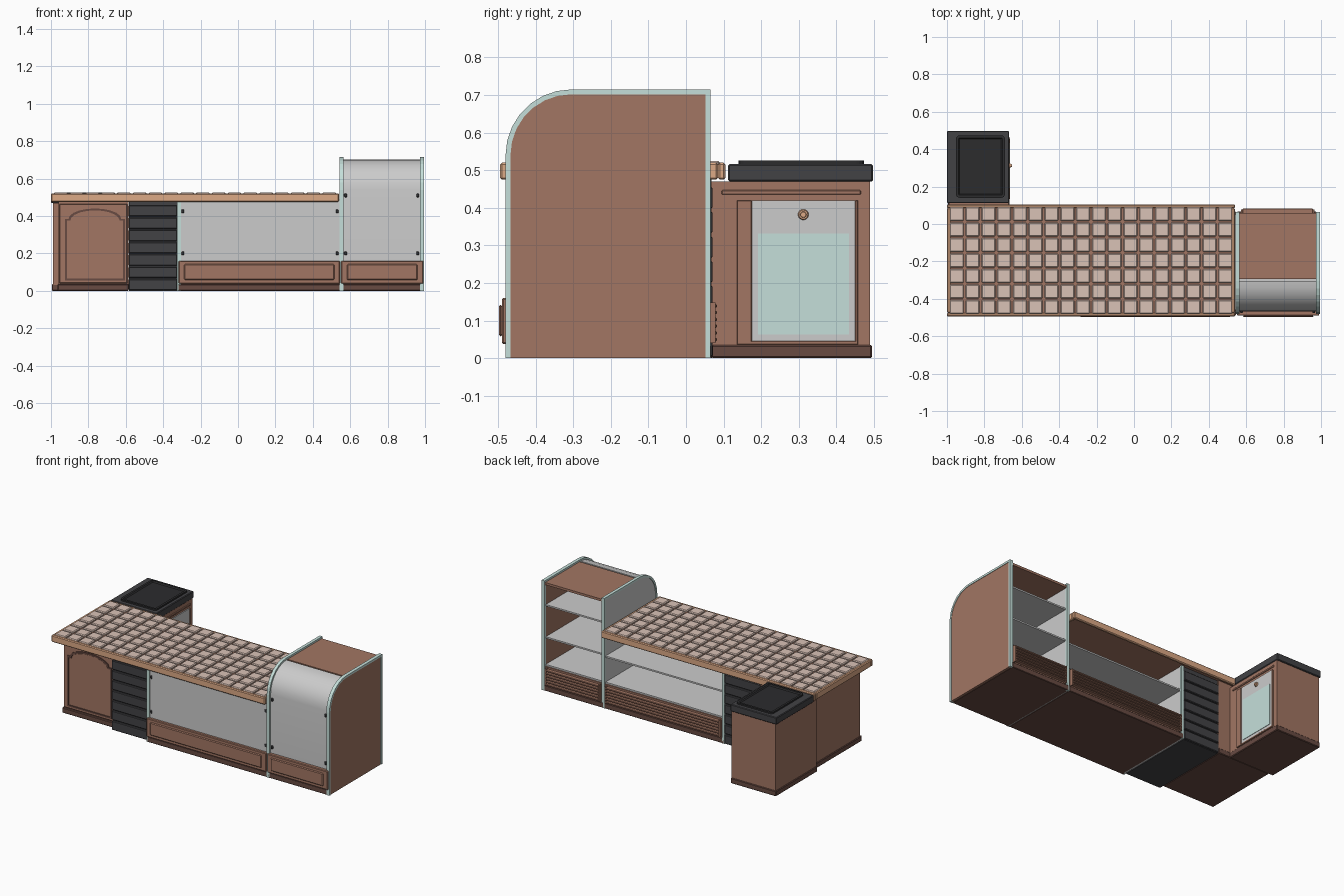
import bpy, bmesh, math

if "Cube" in bpy.data.objects:
    bpy.data.objects.remove(bpy.data.objects["Cube"])


def mat(name, r, g, b):
    m = bpy.data.materials.new(name)
    m.diffuse_color = (r, g, b, 1)
    m.use_nodes = True
    m.node_tree.nodes["Principled BSDF"].inputs["Base Color"].default_value = m.diffuse_color
    return m


WOOD = mat("brown_wood", .36, .18, .125)
DARK = mat("dark_plinth", .14, .07, .055)
TRIM = mat("light_trim", .72, .40, .24)
TILE = mat("tile", .70, .54, .47)
TEAL = mat("teal", .56, .74, .70)
BLACK = mat("black", .055, .055, .06)
TRAY = mat("tray_black", .025, .025, .027)
GREY = mat("grey", .6, .6, .6)


def finish(name, bm, m, bevel=0, smooth=False):
    bmesh.ops.recalc_face_normals(bm, faces=bm.faces)
    me = bpy.data.meshes.new(name)
    bm.to_mesh(me)
    bm.free()
    ob = bpy.data.objects.new(name, me)
    bpy.context.collection.objects.link(ob)
    me.materials.append(m)
    if bevel:
        b = ob.modifiers.new("bevel", 'BEVEL')
        b.width, b.segments = bevel, 1
    if smooth:
        bpy.context.view_layer.objects.active = ob
        ob.select_set(True)
        bpy.ops.object.shade_smooth_by_angle()
        ob.select_set(False)
    return ob


def add_box(bm, x0, x1, y0, y1, z0, z1):
    vs = bmesh.ops.create_cube(bm, size=1)['verts']
    for v in vs:
        v.co = ((x0 + x1) / 2 + v.co.x * (x1 - x0), (y0 + y1) / 2 + v.co.y * (y1 - y0),
                (z0 + z1) / 2 + v.co.z * (z1 - z0))
    return vs


def boxes(name, dims, m, bevel=0):
    bm = bmesh.new()
    for d in dims:
        add_box(bm, *d)
    return finish(name, bm, m, bevel)


def box(name, x0, x1, y0, y1, z0, z1, m, bevel=0):
    return boxes(name, [(x0, x1, y0, y1, z0, z1)], m, bevel)


def at(axis, p, d):
    return (d, p[0], p[1]) if axis == 'x' else (p[0], d, p[1])


def prism(name, pts, axis, a, b, m):
    """Extrude a closed profile along an axis."""
    bm = bmesh.new()
    f = bm.faces.new([bm.verts.new(at(axis, p, a)) for p in pts])
    g = bmesh.ops.extrude_face_region(bm, geom=[f])['geom']
    for v in g:
        if isinstance(v, bmesh.types.BMVert):
            v.co['xyz'.index(axis)] = b
    return finish(name, bm, m)


def band(name, outer, inner, axis, a, b, m, closed=False, smooth=False):
    """Solid strip between two matching profile lines."""
    bm = bmesh.new()
    rows = [[bm.verts.new(at(axis, p, d)) for p, d in
             ((o, a), (o, b), (i, b), (i, a))] for o, i in zip(outer, inner)]
    n = len(rows)
    for k in range(n if closed else n - 1):
        r, s = rows[k], rows[(k + 1) % n]
        for j in range(4):
            bm.faces.new((r[j], r[(j + 1) % 4], s[(j + 1) % 4], s[j]))
    if not closed:
        bm.faces.new(rows[0])
        bm.faces.new(rows[-1])
    return finish(name, bm, m, smooth=smooth)


# Tiled countertop with wooden rim
X0, X1, Y0, Y1 = -1, .54, -.495, .105
boxes("counter_rim", [(X0, X1, Y0, Y0 + .02, .475, .52), (X0, X1, Y1 - .02, Y1, .475, .52),
                      (X0, X0 + .02, Y0 + .02, Y1 - .02, .475, .52),
                      (X1 - .02, X1, Y0 + .02, Y1 - .02, .475, .52)], TRIM, .005)
box("counter_slab", X0 + .015, X1 - .015, Y0 + .015, Y1 - .015, .487, .514, WOOD)
NX, NY = 18, 7
px, py = (X1 - X0 - .02) / NX, (Y1 - Y0 - .02) / NY
boxes("counter_tiles", [(X0 + .01 + i * px + .005, X0 + .01 + (i + 1) * px - .005,
                         Y0 + .01 + j * py + .005, Y0 + .01 + (j + 1) * py - .005, .51, .525)
                        for i in range(NX) for j in range(NY)], TILE, .005)

# Left front cabinet with arched door
box("front_cabinet", -.96, -.585, -.42, .068, .03, .488, WOOD)
box("front_cabinet_plinth", -.965, -.585, -.435, .072, 0, .035, DARK, .004)
box("arched_door", -.955, -.592, -.432, -.42, .04, .465, WOOD, .003)


def arch(d):
    x0, x1 = -.925 + d, -.605 - d
    c, w = (x0 + x1) / 2, (x1 - x0) / 2
    pts = [(x1, .055 + d), (x1, .385 - d)]
    pts += [(c + w * .88 * math.cos(t), .385 - d + .055 * math.sin(t))
            for t in [math.pi * k / 10 for k in range(11)]]
    return pts + [(x0, .385 - d), (x0, .055 + d)]


band("arched_door_moulding", arch(0), arch(.01), 'y', -.438, -.43, DARK, closed=True)
prism("arched_door_panel", arch(.012), 'y', -.436, -.43, WOOD)

# Black louvred unit, slatted front and back
box("louvre_core", -.583, -.327, -.455, .06, 0, .487, BLACK)
P = .0657
boxes("louvre_slats", [(-.585, -.325, y, y + .014, k * P + .003, (k + 1) * P - .003)
                       for k in range(7) for y in (-.468, .056)], BLACK, .004)

# Side cabinet behind the counter
box("side_cabinet", -.99, -.672, .068, .49, .03, .47, WOOD)
box("side_cabinet_plinth", -.995, -.668, .068, .495, 0, .035, DARK, .004)
box("side_cabinet_rail", -.673, -.666, .095, .465, .435, .447, WOOD, .002)
boxes("side_door_frame", [(-.673, -.662, .135, .175, .04, .42), (-.673, -.662, .45, .458, .04, .42),
                          (-.673, -.662, .135, .458, .036, .046)], WOOD, .002)
box("side_door_panel", -.673, -.666, .175, .45, .045, .42, GREY)
box("side_door_pane", -.668, -.663, .192, .434, .063, .332, TEAL)
bm = bmesh.new()
for r, x, d in ((.015, -.664, .008), (.009, -.659, .014)):
    for v in bmesh.ops.create_cone(bm, cap_ends=True, segments=16, radius1=r, radius2=r * .8, depth=d)['verts']:
        v.co = (x + v.co.z, .312 + v.co.y, .382 + v.co.x)
finish("side_door_knob", bm, TRIM, smooth=True)

# Black worktop with a recessed tray
box("side_worktop", -1, -.668, .112, .498, .47, .516, BLACK, .004)
bm = bmesh.new()
add_box(bm, -.952, -.69, .14, .474, .512, .526)
up = [e for e in bm.edges if abs(e.verts[0].co.z - e.verts[1].co.z) > .01]
bmesh.ops.bevel(bm, geom=up, offset=.02, segments=4, affect='EDGES', profile=.5)
top = [f for f in bm.faces if f.normal.z > .9]
bmesh.ops.inset_region(bm, faces=top, thickness=.014)
bmesh.ops.inset_region(bm, faces=top, thickness=.006, depth=-.007)
finish("worktop_tray", bm, TRAY)


# Tall case sides: coloured panel with teal edging
def side(d):
    yf, yb, zt, r = -.48 + d, .065 - d, .715 - d, .175 - d
    pts = [(yf, 0)]
    pts += [(yf + r - r * math.cos(t), zt - r + r * math.sin(t))
            for t in [math.pi / 2 * k / 7 for k in range(8)]]
    return pts + [(yb, zt), (yb, 0)]


for nm, a, b, m in (("left", .543, .563, GREY), ("right", .973, .995, WOOD)):
    band(f"tall_{nm}_edging", side(0), side(.013), 'x', a, b, TEAL)
    prism(f"tall_{nm}_panel", side(.012), 'x', a + .004, b - .003, m)

# Low case left side with teal edging
box("low_side_panel", -.322, -.31, -.465, .055, 0, .488, GREY)
boxes("low_side_edging", [(-.325, -.305, y, y + .013, 0, .488) for y in (-.478, .053)], TEAL)

# Display bases, shelves, grilles and fronts shared by both cases
for nm, a, b, levels in (("low", -.31, .545, (.155, .325)), ("tall", .56, .976, (.155, .335, .545))):
    box(f"{nm}_base", a, b, -.465, .058, .03, .155, WOOD)
    box(f"{nm}_plinth", a - .01, b, -.48, .066, 0, .035, DARK, .003)
    fa, fb = a - .008, b + (0 if nm == "low" else .014)
    box(f"{nm}_base_front", fa, fb, -.49, -.463, .038, .16, WOOD, .004)
    box(f"{nm}_base_front_panel", fa + .03, fb - .03, -.498, -.488, .058, .142, WOOD, .006)
    boxes(f"{nm}_shelves", [(a, b, -.46 if z < .5 else -.42, .05, z, z + .01) for z in levels], GREY)
    boxes(f"{nm}_grille", [(a + .02, b - .02, .055, .082, z, z + .009)
                           for z in [.045 + k * .018 for k in range(6)]], WOOD, .002)
    boxes(f"{nm}_grille_ends", [(x, x + .008, .055, .078, .04, .148) for x in (a + .012, b - .02)], WOOD)
    boxes(f"{nm}_glass_clips", [(x, x + .014, -.476, -.462, z, z + .02)
                                for x in (a + .008, b - .022)
                                for z in ((.19, .415) if nm == "low" else (.19, .5))], BLACK, .003)

# Flat glass of the low case, curved glass and top of the tall case
box("low_glass", -.308, .543, -.472, -.465, .158, .488, GREY)


def glass(d):
    pts = side(d)[:9]
    pts[0] = (pts[0][0], .158)
    return pts


band("tall_curved_glass", glass(.012), glass(.019), 'x', .56, .976, GREY, smooth=True)
box("tall_top", .56, .976, -.295, .06, .688, .703, WOOD)
